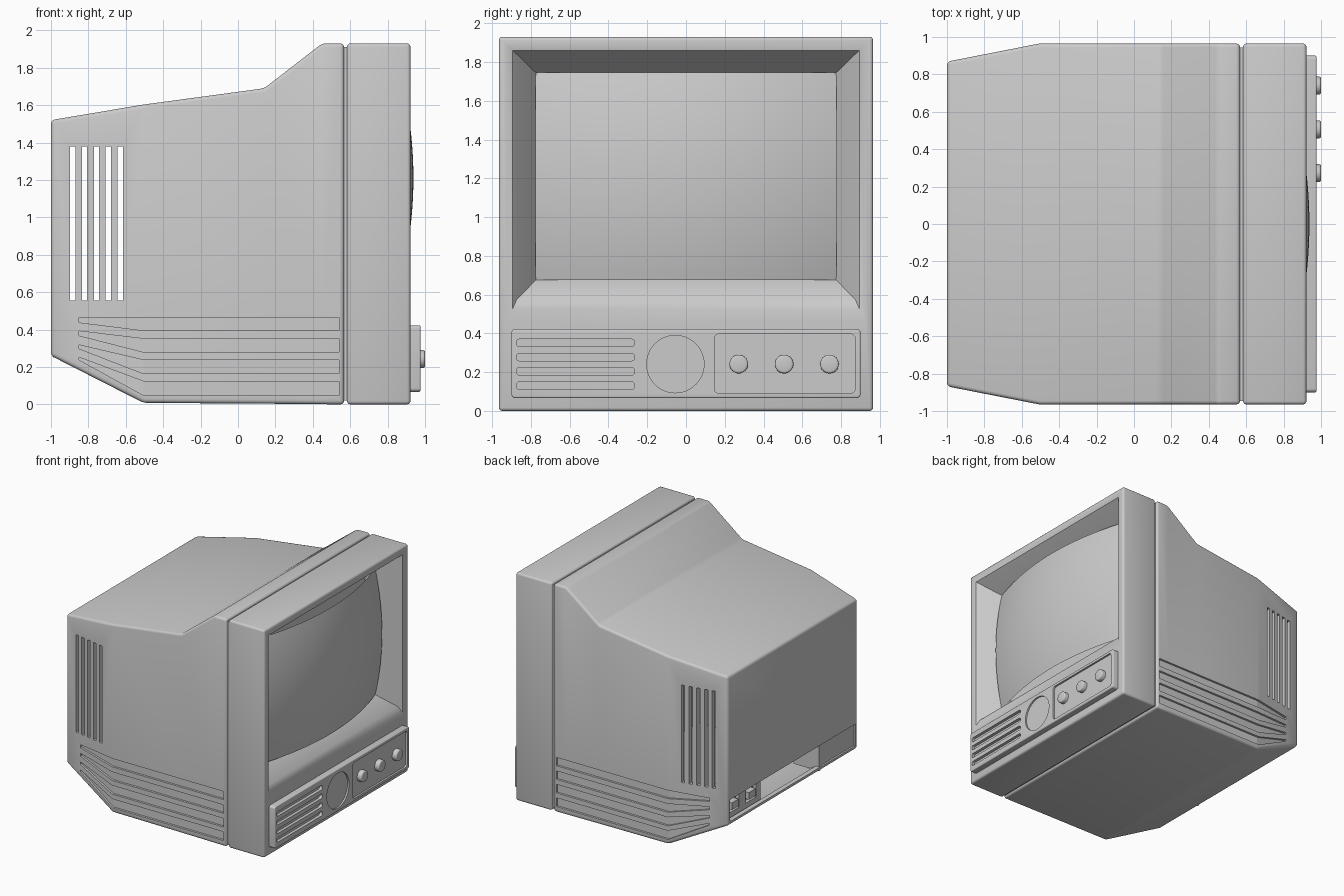
import bpy, bmesh, math

if "Cube" in bpy.data.objects:
    bpy.data.objects.remove(bpy.data.objects["Cube"])


def finish(name, bm, bevel=0, keep=lambda e: True, smooth=True):
    bmesh.ops.recalc_face_normals(bm, faces=bm.faces)
    if bevel:
        edges = [e for e in bm.edges if len(e.link_faces) == 2
                 and e.calc_face_angle() > 0.38 and keep(e)]
        bmesh.ops.bevel(bm, geom=edges, offset=bevel, segments=3,
                        profile=0.5, affect='EDGES')
    me = bpy.data.meshes.new(name)
    bm.to_mesh(me)
    bm.free()
    ob = bpy.data.objects.new(name, me)
    bpy.context.collection.objects.link(ob)
    if smooth:
        smooth_obj(ob)
    return ob


def smooth_obj(ob):
    bpy.ops.object.select_all(action='DESELECT')
    bpy.context.view_layer.objects.active = ob
    ob.select_set(True)
    bpy.ops.object.shade_smooth_by_angle(angle=math.radians(32))


def skin(bm, rings):
    """Join closed rings of points with quads and cap both ends."""
    vs = [[bm.verts.new(p) for p in r] for r in rings]
    n = len(vs[0])
    for a, b in zip(vs, vs[1:]):
        for i in range(n):
            j = (i + 1) % n
            bm.faces.new((a[i], a[j], b[j], b[i]))
    bm.faces.new(vs[0])
    bm.faces.new(vs[-1])


def rect(x, y0, y1, z0, z1):
    return [(x, y0, z0), (x, y1, z0), (x, y1, z1), (x, y0, z1)]


def rects(name, parts, **kw):
    """Each part is a list of (x, y0, y1, z0, z1) sections."""
    bm = bmesh.new()
    for part in parts:
        skin(bm, [rect(*s) for s in part])
    return finish(name, bm, **kw)


def box(x0, x1, y0, y1, z0, z1):
    return [(x0, y0, y1, z0, z1), (x1, y0, y1, z0, z1)]


def circle(y, z, r, n=48):
    return [(y + r * math.cos(2 * math.pi * i / n),
             z + r * math.sin(2 * math.pi * i / n)) for i in range(n)]


def rounded(y0, y1, z0, z1, r):
    pts = []
    for k, (cy, cz) in enumerate([(y1 - r, z1 - r), (y0 + r, z1 - r),
                                  (y0 + r, z0 + r), (y1 - r, z0 + r)]):
        for i in range(6):
            a = math.pi / 2 * (k + i / 5)
            pts.append((cy + r * math.cos(a), cz + r * math.sin(a)))
    return pts


def prisms(name, parts, **kw):
    """Each part is (outline in y/z, x0, x1)."""
    bm = bmesh.new()
    for pts, x0, x1 in parts:
        skin(bm, [[(x, y, z) for y, z in pts] for x in (x0, x1)])
    return finish(name, bm, **kw)


def cut(ob, *cutters):
    bpy.context.view_layer.objects.active = ob
    for c in cutters:
        c.hide_render = True
        m = ob.modifiers.new("cut", 'BOOLEAN')
        m.operation, m.object, m.solver = 'DIFFERENCE', c, 'EXACT'
        bpy.ops.object.modifier_apply(modifier=m.name)
        bpy.data.objects.remove(c)
    smooth_obj(ob)


# rear shell: tapered hollow body
hull = [(-1, .868, .26, 1.52), (-.505, .965, .008, 1.603), (.14, .965, .004, 1.69),
        (.45, .965, .001, 1.93), (.567, .965, 0, 1.93)]
body = rects("rear_shell", [[(x, -y, y, a, b) for x, y, a, b in hull]], bevel=.02)
W = .04
inner = [(x, -y + W, y - W, a + W, b - W) for x, y, a, b in
         [(-.96, .876, .24, 1.527)] + hull[1:3] + [(.45, .965, .001, 1.9), (.7, .965, 0, 1.9)]]
cavity = rects("cavity", [inner], smooth=False)

# side vents and lower side grooves
vents = rects("vents", [box(-.898 + .0635 * i, -.87 + .0635 * i, -1.1, 1.1, .555, 1.38)
                        for i in range(5)], smooth=False)
strips = []
tails = [(.438, .465), (.368, .392), (.298, .318), (.238, .252)]
for i, (t0, t1) in enumerate(tails):
    z0, z1 = .395 - .1155 * i, .465 - .114 * i
    for s in (-1, 1):
        strips.append([(x, *sorted((s * (y - .018), s * (y + .05))), a, b)
                       for x, y, a, b in [(-.85, .897, t0, t1), (-.505, .965, z0, z1),
                                          (.54, .965, z0, z1)]])
grooves = rects("grooves", strips, smooth=False)
window = rects("window", [box(-1.1, -.93, -.84, .84, .285, .47)], smooth=False)
cut(body, cavity, vents, grooves, window)

# rear connector bay: blank cover, divider, socket panel and sockets
rects("rear_cover", [box(-.985, -.955, -.845, -.38, .28, .475)])
rects("bay_divider", [box(-.99, -.75, -.385, -.365, .25, .48)])
rects("bay_roof", [box(-.97, -.75, -.84, .84, .47, .485)])
sockets = rects("socket_panel", [box(-.95, -.90, .36, .845, .27, .48)])
cut(sockets, rects("socket_holes", [box(-1, -.92, y - .07, y + .07, .32, .43)
                                    for y in (.49, .72)], smooth=False))
rects("socket_cores", [box(-.965, -.91, y - .045, y + .045, .345, .405) for y in (.49, .72)])

# seam between shell and bezel
rects("seam_frame", [box(.53, .60, -.945, .945, .02, 1.91)])

# front bezel with rolled opening
front = [(.583, .965, 0, 1.93), (.922, .965, 0, 1.93), (.922, .925, .46, 1.885),
         (.914, .895, .525, 1.86), (.888, .873, .575, 1.84), (.74, .77, .68, 1.74),
         (.65, .77, .68, 1.74)]
rects("bezel", [[(x, -y, y, a, b) for x, y, a, b in front]], bevel=.018,
      keep=lambda e: all(abs(v.co.y) > .96 for v in e.verts))

# bulging screen
bm = bmesh.new()
bmesh.ops.create_grid(bm, x_segments=32, y_segments=24, size=1)
for v in bm.verts:
    u, w = v.co.x, v.co.y
    v.co = (.938 - .13 * u * u - .065 * w * w, .775 * u, 1.21 + .535 * w)
screen = finish("screen", bm)
if screen.data.polygons[0].normal.x < 0:
    screen.data.flip_normals()

# control panel with speaker slots, round dish and knob tray
panel = prisms("control_panel", [(rounded(-.9, .9, .067, .423, .02), .9, .976)], bevel=.008,
               keep=lambda e: all(v.co.x > .97 for v in e.verts))
slots = [(rounded(-.875, -.265, .112 + .0735 * i, .15 + .0735 * i, .016), .95, 1.1)
         for i in range(4)]
dish = (circle(-.055, .242, .148), .962, 1.1)
tray = (rounded(.147, .872, .092, .397, .022), .96, 1.1)
cut(panel, prisms("panel_cuts", slots + [dish, tray], smooth=False))

# knobs
for i in range(3):
    prisms(f"knob_{i + 1}", [(circle(.272 + .234 * i, .242, .048, 32), .94, 1.0)], bevel=.011,
           keep=lambda e: all(v.co.x > .99 for v in e.verts))
